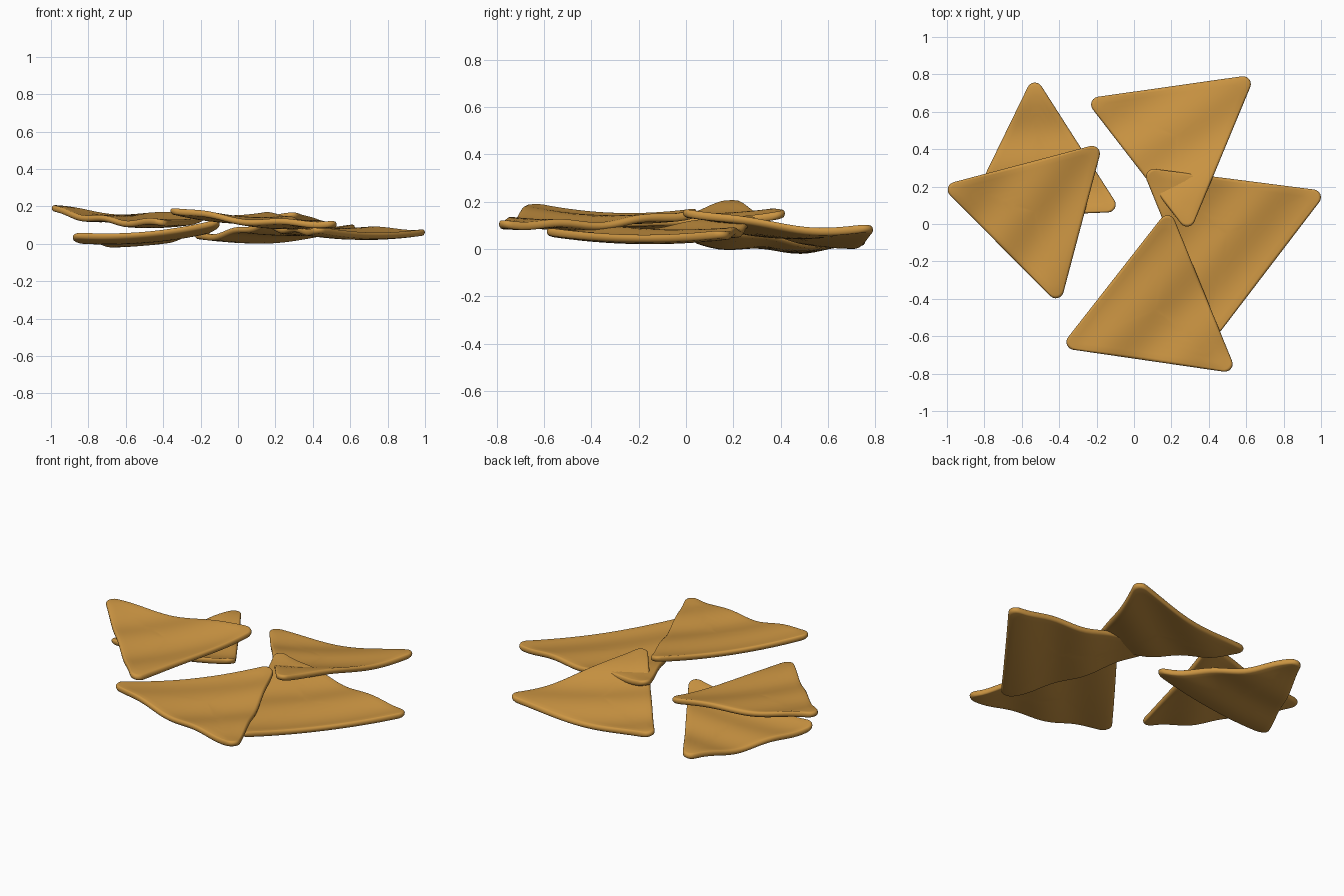
import bpy, bmesh, math
from mathutils import Vector

if "Cube" in bpy.data.objects:
    bpy.data.objects.remove(bpy.data.objects["Cube"])

mat = bpy.data.materials.new("toasted corn")
mat.diffuse_color = (0.60, 0.30, 0.055, 1)
mat.use_nodes = True
mat.node_tree.nodes["Principled BSDF"].inputs["Base Color"].default_value = mat.diffuse_color

RADIUS, THICK = 0.042, 0.034

def rounded_outline(corners, n_side=22, n_arc=7):
    """Rounded triangle outline, counter-clockwise."""
    pts = []
    ends = []
    for i in range(3):
        p, a, b = corners[i], corners[i - 1], corners[(i + 1) % 3]
        da, db = (a - p).normalized(), (b - p).normalized()
        half = da.angle(db) / 2
        c = p + (da + db).normalized() * RADIUS / math.sin(half)
        t = RADIUS / math.tan(half)
        v0, v1 = p + da * t - c, p + db * t - c
        sweep = math.pi - 2 * half
        arc = []
        for k in range(n_arc):
            s = sweep * k / (n_arc - 1)
            arc.append(c + Vector((v0.x * math.cos(s) - v0.y * math.sin(s),
                                   v0.x * math.sin(s) + v0.y * math.cos(s))))
        ends.append(arc)
    for i in range(3):
        pts += ends[i]
        p, q = ends[i][-1], ends[(i + 1) % 3][0]
        pts += [p.lerp(q, k / n_side) for k in range(1, n_side)]
    return pts

def chip(name, corners, sag, ripple_deg, phase, amp=0.009, wave=0.34):
    """Corner list is (x, y, z) of the mid-surface; bands run along ripple_deg."""
    c3 = [Vector(c) for c in corners]
    if (c3[1] - c3[0]).cross(c3[2] - c3[0]).z < 0:
        c3.reverse()
    mid = (c3[0] + c3[1] + c3[2]) / 3
    nrm = (c3[1] - c3[0]).cross(c3[2] - c3[0])
    r2 = sum((c.xy - mid.xy).length_squared for c in c3) / 3
    ang = math.radians(ripple_deg + 90)
    across = Vector((math.cos(ang), math.sin(ang)))

    def height(p):
        d = p - mid.xy
        plane = mid.z - (nrm.x * d.x + nrm.y * d.y) / nrm.z
        return (plane + sag * (d.length_squared - r2)
                + amp * math.sin(2 * math.pi * d.dot(across) / wave + phase))

    outline = rounded_outline([c.xy for c in c3])
    h = THICK / 2
    # rings from the top centre, round the edge, to the bottom centre
    top = [(s, 0, h) for s in (0.12, 0.25, 0.38, 0.5, 0.62, 0.74, 0.85)]
    edge = [(1, 0.012 * (1 - math.cos(a)), h * math.sin(a))
            for a in [math.radians(90 - 22.5 * k) for k in range(9)]]
    rings = top + edge + [(s, d, -z) for s, d, z in reversed(top)]
    bm = bmesh.new()
    loops = []
    for s, inset, dz in rings:
        loop = []
        for o in outline:
            d = o - mid.xy
            p = mid.xy + d * (s - inset / d.length * 1.4)
            loop.append(bm.verts.new((p.x, p.y, height(p) + dz)))
        loops.append(loop)
    n = len(outline)
    for a, b in zip(loops, loops[1:]):
        for i in range(n):
            j = (i + 1) % n
            bm.faces.new((a[i], b[i], b[j], a[j]))
    for loop, z in ((loops[0], h), (loops[-1], -h)):
        c = bm.verts.new((mid.x, mid.y, height(mid.xy) + z))
        for i in range(n):
            bm.faces.new((c, loop[i], loop[(i + 1) % n]))
    bmesh.ops.recalc_face_normals(bm, faces=bm.faces)
    for f in bm.faces:
        f.smooth = True
    me = bpy.data.meshes.new(name)
    bm.to_mesh(me)
    bm.free()
    me.materials.append(mat)
    ob = bpy.data.objects.new(name, me)
    bpy.context.collection.objects.link(ob)

# five overlapping chips
chip("left_lower_chip", [(-.535, .80, .035), (-.91, .03, .05), (-.065, .065, .12)], .20, 5, 1.0)
chip("left_upper_chip", [(-1.035, .205, .195), (-.165, .435, .16), (-.396, -.437, .115)], .14, 55, 0.5)
chip("back_chip", [(-.265, .67, .035), (.65, .80, .085), (.295, -.055, .175)], .15, 35, 0.5)
chip("right_chip", [(.04, .303, .14), (1.035, .175, .07), (.42, -.63, .075)], .11, 50, 2.0)
chip("front_chip", [(.19, .088, .165), (-.397, -.662, .195), (.552, -.80, .115)], .15, 48, 0.5)
